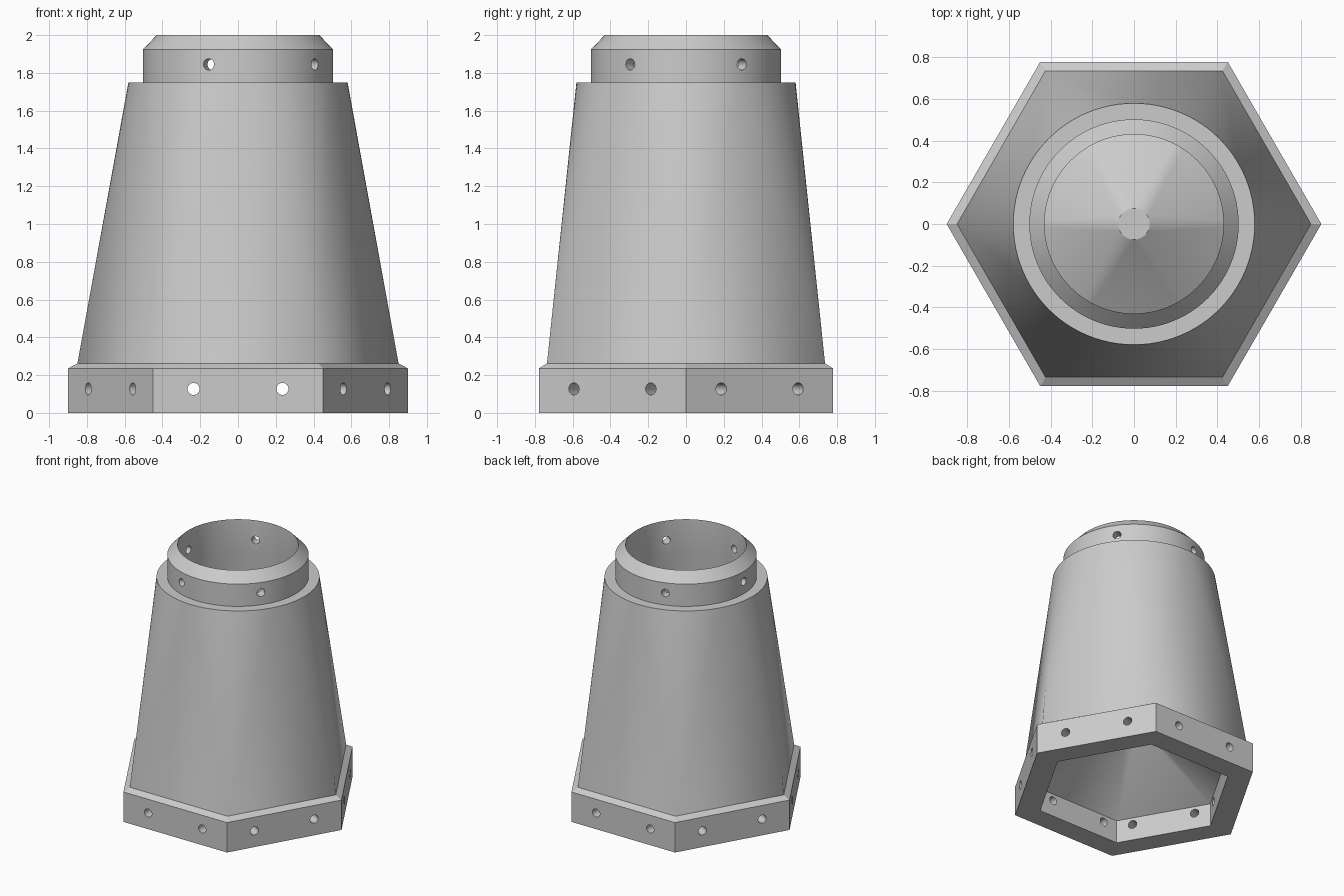
import bpy, bmesh, math
from mathutils import Matrix, Vector

if "Cube" in bpy.data.objects:
    bpy.data.objects.remove(bpy.data.objects["Cube"])

SEG = 96            # sides of every round ring
PER = SEG // 6      # round segments for each hexagon corner

grey = bpy.data.materials.new("plain grey")
grey.use_nodes = True
grey.diffuse_color = (0.6, 0.6, 0.6, 1)
grey.node_tree.nodes["Principled BSDF"].inputs["Base Color"].default_value = (0.6, 0.6, 0.6, 1)


def ring(bm, sides, radius, z):
    step = math.tau / sides
    return [bm.verts.new((radius * math.cos(i * step), radius * math.sin(i * step), z))
            for i in range(sides)]


def bridge(bm, a, b):
    """Join two rings; a hexagon and a circle are joined by fans and flat triangles."""
    if len(a) == len(b):
        n = len(a)
        for i in range(n):
            j = (i + 1) % n
            bm.faces.new((a[i], a[j], b[j], b[i]))
        return
    hexa, circ = (a, b) if len(a) < len(b) else (b, a)
    for i in range(SEG):
        k = int((i + PER / 2) // PER) % 6
        j = (i + 1) % SEG
        bm.faces.new((hexa[k], circ[j], circ[i]))
        if j % PER == PER // 2:
            bm.faces.new((hexa[k], hexa[(k + 1) % 6], circ[j]))


def make_object(name, bm):
    bmesh.ops.recalc_face_normals(bm, faces=bm.faces)
    mesh = bpy.data.meshes.new(name)
    bm.to_mesh(mesh)
    bm.free()
    mesh.materials.append(grey)
    obj = bpy.data.objects.new(name, mesh)
    bpy.context.collection.objects.link(obj)
    return obj


# Hollow body: rings run from the lower cavity, round the outside, to the upper cavity
rings = [
    (SEG, 0.075, 0.59), (6, 0.71, 0.18), (6, 0.71, 0),            # lower pyramid cavity
    (6, 0.9, 0), (6, 0.9, 0.235), (6, 0.85, 0.262),               # hexagonal base band
    (SEG, 0.58, 1.75), (SEG, 0.503, 1.75),                        # tapered shell and ledge
    (SEG, 0.503, 1.925), (SEG, 0.43, 2), (SEG, 0.43, 1.74),       # collar
    (6, 0.71, 0.28), (SEG, 0.075, 0.68),                          # inner wall and raised floor
]
bm = bmesh.new()
loops = [ring(bm, *r) for r in rings]
for a, b in zip(loops, loops[1:]):
    bridge(bm, a, b)
bm.faces.new(loops[0])
bm.faces.new(loops[-1])
body = make_object("adapter_body", bm)

# Screw holes
bm = bmesh.new()


def hole(angle, distance, offset, z, radius):
    turn = Matrix.Rotation(angle, 4, 'Z')
    place = Matrix.Translation(Vector((distance, offset, z)))
    lie = Matrix.Rotation(math.pi / 2, 4, 'Y')
    bmesh.ops.create_cone(bm, cap_ends=True, segments=24, radius1=radius, radius2=radius,
                          depth=0.3, matrix=turn @ place @ lie)


for i in range(6):
    for side in (-1, 1):
        hole(math.radians(30 + 60 * i), 0.7, side * 0.235, 0.127, 0.032)
for i in range(5):
    hole(math.pi + math.tau * i / 5, 0.46, 0, 1.845, 0.03)
cutter = make_object("hole_cutter", bm)
cutter.hide_render = True

cut = body.modifiers.new("holes", 'BOOLEAN')
cut.operation = 'DIFFERENCE'
cut.solver = 'EXACT'
cut.object = cutter

bpy.ops.object.select_all(action='DESELECT')
bpy.context.view_layer.objects.active = body
body.select_set(True)
bpy.ops.object.modifier_apply(modifier=cut.name)
bpy.data.objects.remove(cutter)
bpy.ops.object.shade_smooth_by_angle(angle=math.radians(20))
